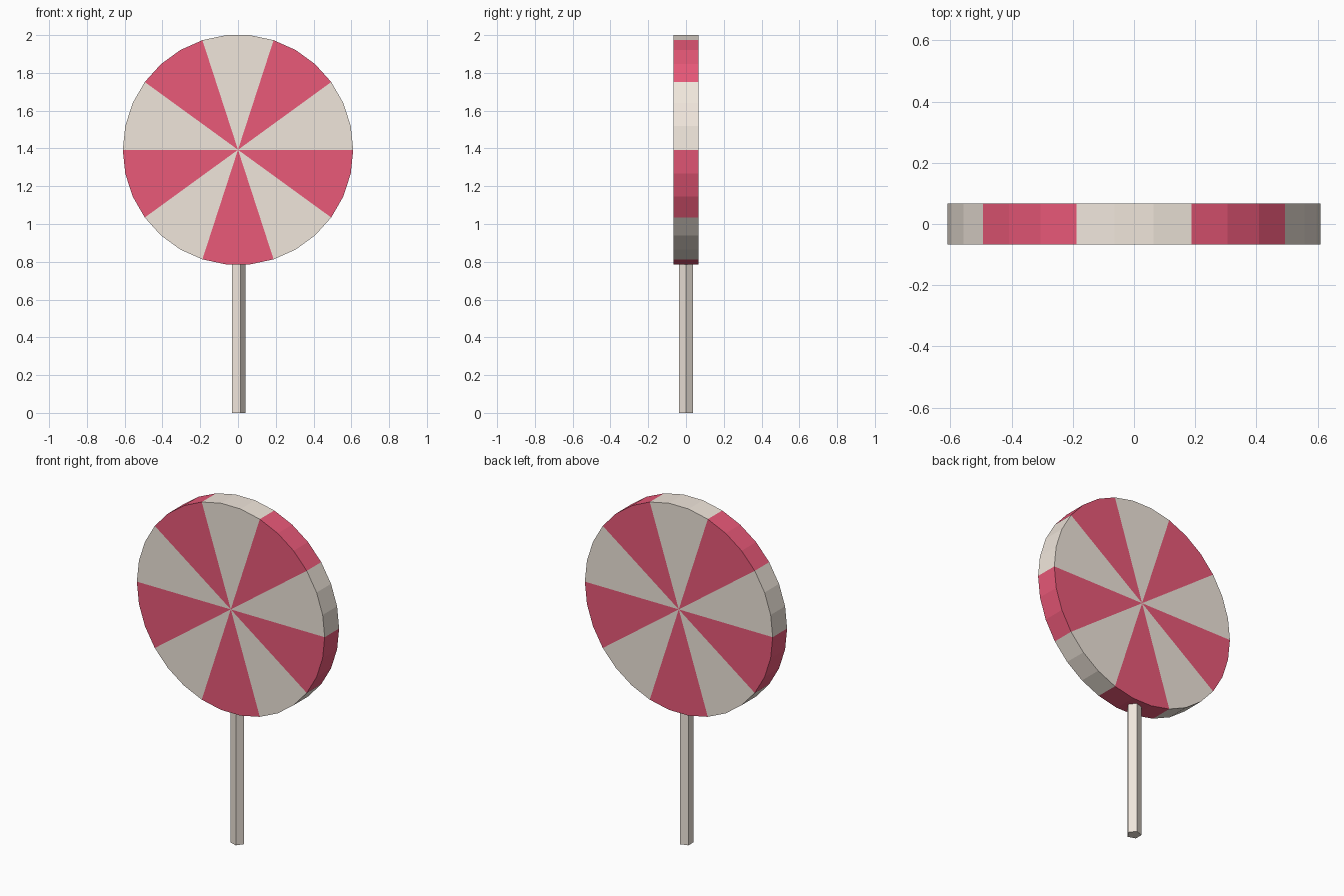
import bpy, bmesh
from math import cos, sin, tau

if "Cube" in bpy.data.objects:
    bpy.data.objects.remove(bpy.data.objects["Cube"])

def material(name, rgb):
    m = bpy.data.materials.new(name)
    m.diffuse_color = (*rgb, 1)
    m.use_nodes = True
    m.node_tree.nodes["Principled BSDF"].inputs["Base Color"].default_value = m.diffuse_color
    return m

cream = material("cream", (0.87, 0.79, 0.71))
pink = material("pink", (0.82, 0.10, 0.19))

def add_object(name, bm, mats):
    bmesh.ops.recalc_face_normals(bm, faces=bm.faces[:])
    mesh = bpy.data.meshes.new(name)
    bm.to_mesh(mesh)
    bm.free()
    for m in mats:
        mesh.materials.append(m)
    ob = bpy.data.objects.new(name, mesh)
    bpy.context.collection.objects.link(ob)

# Candy disc: ten striped wedges, three flat rim faces each
R, HALF, Z, WEDGES, STEPS = 0.61, 0.067, 1.393, 10, 3
N = WEDGES * STEPS
bm = bmesh.new()
hubs, rims = [], []
for y in (-HALF, HALF):
    hubs.append(bm.verts.new((0, y, Z)))
    rims.append([bm.verts.new((R * cos(tau * i / N), y, Z + R * sin(tau * i / N)))
                 for i in range(N)])
for i in range(N):
    j = (i + 1) % N
    front, back = rims
    for loop in ((hubs[0], front[i], front[j]),
                 (hubs[1], back[j], back[i]),
                 (front[i], back[i], back[j], front[j])):
        bm.faces.new(loop).material_index = (i // STEPS) % 2
add_object("candy_disc", bm, (cream, pink))

# Stick: five-sided prism with one corner towards +x
H, SR = 0.787, 0.04
bm = bmesh.new()
base = bm.faces.new([bm.verts.new((SR * cos(tau * i / 5), SR * sin(tau * i / 5), 0))
                     for i in range(5)])
top = bmesh.ops.extrude_face_region(bm, geom=[base], use_keep_orig=True)
bmesh.ops.translate(bm, vec=(0, 0, H),
                    verts=[v for v in top["geom"] if isinstance(v, bmesh.types.BMVert)])
add_object("stick", bm, (cream,))
